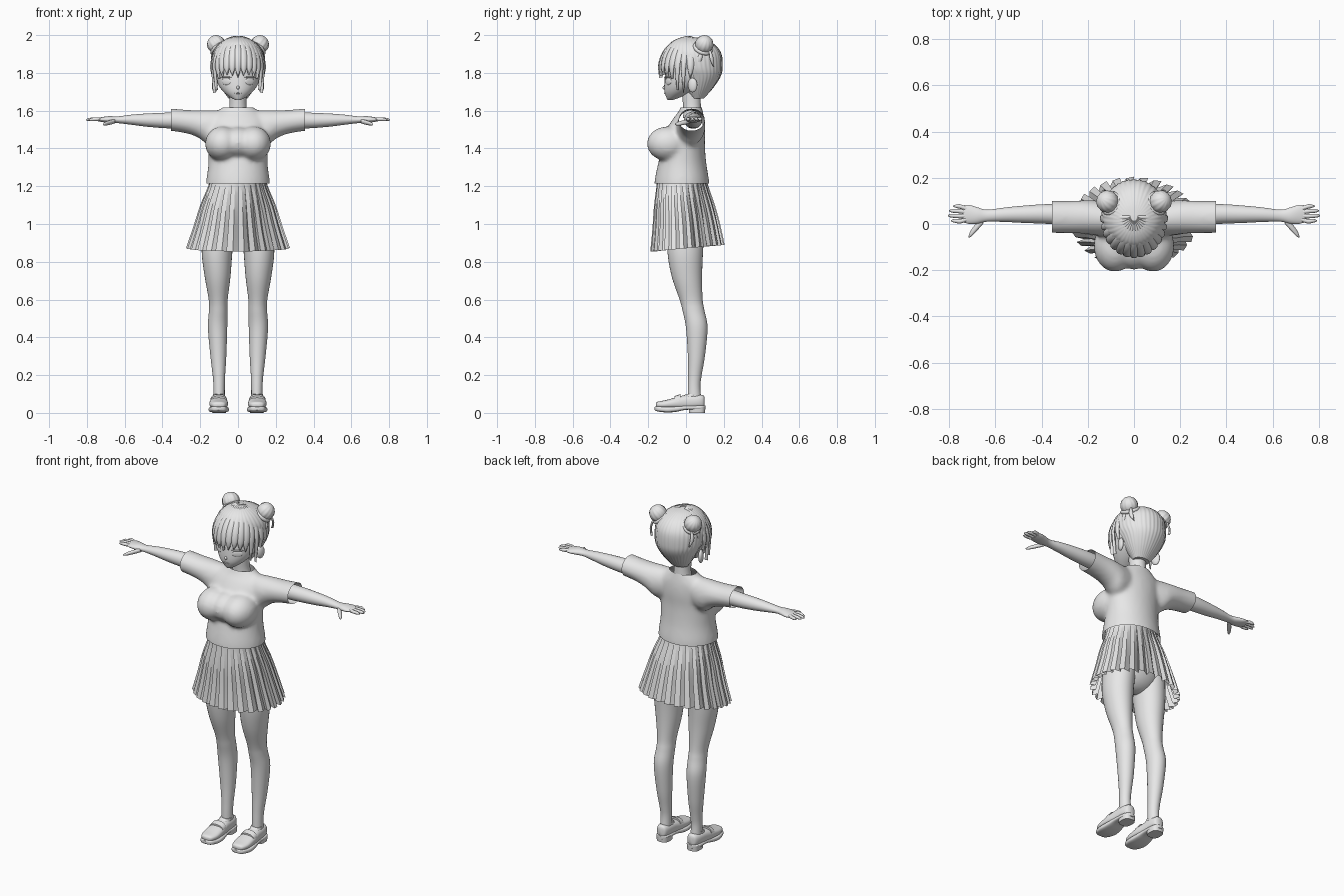
import bpy, bmesh, math
from math import sin, cos, pi, radians
from mathutils import Vector, Matrix

if "Cube" in bpy.data.objects:
    bpy.data.objects.remove(bpy.data.objects["Cube"], do_unlink=True)

grey = bpy.data.materials.new("plain_grey")
grey.use_nodes = True
grey.diffuse_color = (0.8, 0.8, 0.8, 1)
grey.node_tree.nodes["Principled BSDF"].inputs["Base Color"].default_value = (0.8, 0.8, 0.8, 1)


def finish(name, bm, mirror=False, angle=45):
    """Turn a bmesh into a smooth shaded object, mirrored across x if asked."""
    bmesh.ops.recalc_face_normals(bm, faces=bm.faces[:])
    mesh = bpy.data.meshes.new(name)
    bm.to_mesh(mesh)
    bm.free()
    mesh.materials.append(grey)
    obj = bpy.data.objects.new(name, mesh)
    bpy.context.collection.objects.link(obj)
    bpy.ops.object.select_all(action='DESELECT')
    obj.select_set(True)
    bpy.context.view_layer.objects.active = obj
    bpy.ops.object.shade_smooth_by_angle(angle=radians(angle))
    if mirror:
        obj.modifiers.new("Mirror", 'MIRROR').use_mirror_merge = False
    return obj


def bridge(bm, rings, caps=True):
    rows = [[bm.verts.new(p) for p in ring] for ring in rings]
    n = len(rows[0])
    for r0, r1 in zip(rows, rows[1:]):
        for i in range(n):
            j = (i + 1) % n
            bm.faces.new((r0[i], r0[j], r1[j], r1[i]))
    if caps:
        bm.faces.new(rows[0])
        bm.faces.new(rows[-1])


def spline(keys, steps=5):
    """Smoothly interpolate tuples of numbers."""
    out = []
    for i in range(len(keys) - 1):
        quad = (keys[max(i - 1, 0)], keys[i], keys[i + 1], keys[min(i + 2, len(keys) - 1)])
        for k in range(steps):
            t = k / steps
            out.append([b + .5 * t * (c - a + t * (2 * a - 5 * b + 4 * c - d + t * (3 * (b - c) + d - a)))
                        for a, b, c, d in zip(*quad)])
    return out + [list(keys[-1])]


def loft(name, axis, keys, mirror=False, n=32, square=1.0, ripple=0, waves=0):
    """Elliptic sections (position, centre a, centre b, radius a, radius b)."""
    rings = []
    for p, a, b, ra, rb in spline(keys):
        ring = []
        for i in range(n):
            t = 2 * pi * i / n
            f = 1 - ripple * abs(sin(waves * t / 2))
            c, s = cos(t), sin(t)
            u = a + max(ra, .001) * f * math.copysign(abs(c) ** square, c)
            v = b + max(rb, .001) * f * math.copysign(abs(s) ** square, s)
            ring.append({'x': (p, u, v), 'y': (u, p, v), 'z': (u, v, p)}[axis])
        rings.append(ring)
    bm = bmesh.new()
    bridge(bm, rings)
    return finish(name, bm, mirror)


def ellipsoid(name, centre, radii, mirror=False, turn=0):
    bm = bmesh.new()
    bmesh.ops.create_uvsphere(bm, u_segments=24, v_segments=14, radius=1)
    m = Matrix.Translation(centre) @ Matrix.Rotation(turn, 4, 'Z') @ Matrix.Diagonal((*radii, 1))
    bm.transform(m)
    return finish(name, bm, mirror)


def blade(name, points, centre, width, thick, mirror=False):
    """Flat hair strand along points, tapering to its tip."""
    pts = [Vector(p) for p in points]
    rings = []
    for i, p in enumerate(pts):
        tan = (pts[min(i + 1, len(pts) - 1)] - pts[max(i - 1, 0)]).normalized()
        side = tan.cross(p - Vector(centre)).normalized()
        out = side.cross(tan)
        f = i / (len(pts) - 1)
        w = width * min(1, .3 + 1.6 * f) * max(.05, 1 - f ** 5)
        rings.append([p + side * w * cos(k * pi / 4) + out * thick * sin(k * pi / 4) for k in range(8)])
    bm = bmesh.new()
    bridge(bm, rings)
    return finish(name, bm, mirror)


# Shirt: torso, bust and sleeves fused, then cut open at hem, cuffs and neck
shirt_parts = [
    loft("shirt", 'z', [(1.16, 0, -.022, .17, .146), (1.23, 0, -.022, .168, .144), (1.32, 0, -.02, .157, .128),
                        (1.42, 0, -.012, .158, .112), (1.5, 0, 0, .16, .102), (1.56, 0, .015, .15, .082),
                        (1.6, 0, .026, .105, .062), (1.64, 0, .03, .052, .05)]),
    loft("sleeve", 'x', [(.06, .02, 1.52, .06, .08), (.15, .025, 1.51, .075, .093), (.21, .03, 1.53, .073, .073),
                         (.28, .03, 1.543, .07, .062), (.39, .03, 1.556, .07, .059)], True),
    ellipsoid("bust_side", (.083, -.095, 1.425), (.092, .113, .092), True),
    ellipsoid("bust_middle", (0, -.085, 1.43), (.09, .113, .085))]
bm = bmesh.new()
deps = bpy.context.evaluated_depsgraph_get()
for part in shirt_parts:
    mesh = bpy.data.meshes.new_from_object(part.evaluated_get(deps))
    bm.from_mesh(mesh)
    bpy.data.meshes.remove(mesh)
    bpy.data.objects.remove(part)
fused = finish("shirt_form", bm)
mod = fused.modifiers.new("Fuse", 'REMESH')
mod.mode, mod.voxel_size = 'VOXEL', .011
mod = fused.modifiers.new("Soften", 'SMOOTH')
mod.factor, mod.iterations = .5, 10
deps = bpy.context.evaluated_depsgraph_get()
mesh = bpy.data.meshes.new_from_object(fused.evaluated_get(deps))
bm = bmesh.new()
bm.from_mesh(mesh)
bpy.data.objects.remove(fused)
for co, no in (((0, 0, 1.215), (0, 0, -1)), ((.355, 0, 0), (1, 0, 0)),
               ((-.355, 0, 0), (-1, 0, 0)), ((0, 0, 1.617), (0, 0, 1))):
    bmesh.ops.bisect_plane(bm, geom=bm.verts[:] + bm.edges[:] + bm.faces[:],
                           plane_co=co, plane_no=no, clear_outer=True)
finish("shirt", bm, angle=60)

# Pleated skirt: saw-toothed rings that flare downward
pleats = 28
rings = []
for k, (z, cy, rx, ry) in enumerate(spline([(1.25, -.022, .148, .13), (1.2, -.02, .158, .137), (1.1, -.01, .2, .16),
                                           (1.0, 0, .232, .177), (.872, .008, .275, .197)], 3)):
    f = min(1, k / 10)
    ring = []
    for i in range(pleats):
        for part, depth in ((0, 0), (.55, .006), (1.08, .034)):
            t = 2 * pi * (i + part) / pleats
            ring.append(((rx - depth * f) * cos(t), cy + (ry - depth * f) * sin(t), z + .017 * sin(t) * f))
    rings.append(ring)
bm = bmesh.new()
bridge(bm, rings, caps=False)
finish("pleated_skirt", bm, angle=25)

# Hips and legs
ellipsoid("hips", (0, .005, 1.02), (.165, .11, .15))
loft("leg", 'z', [(.07, .1, .045, .03, .036), (.14, .1, .043, .03, .033), (.2, .101, .047, .033, .036),
                  (.3, .104, .055, .042, .045), (.45, .108, .057, .051, .057), (.54, .105, .04, .049, .058),
                  (.6, .105, .027, .05, .061), (.72, .108, .005, .068, .08), (.85, .111, -.004, .081, .094),
                  (1.0, .1, 0, .085, .1)], True)

# Shoes
loft("shoe_upper", 'y', [(-.16, .102, .042, .012, .008), (-.15, .102, .043, .034, .016), (-.11, .102, .045, .048, .022),
                         (-.05, .102, .052, .048, .031), (0, .102, .057, .042, .038), (.06, .101, .06, .037, .036),
                         (.09, .1, .06, .028, .034), (.099, .1, .058, .012, .022)], True, square=.8)
loft("shoe_sole", 'y', [(-.166, .102, .024, .012, .008), (-.152, .102, .022, .038, .014), (-.1, .102, .018, .053, .016),
                        (-.05, .102, .021, .05, .015), (0, .102, .028, .042, .012), (.06, .101, .028, .04, .012),
                        (.09, .1, .028, .032, .012), (.103, .1, .028, .012, .01)], True, square=.6)
loft("shoe_heel", 'z', [(0, .1, .058, .036, .042), (.032, .1, .058, .039, .044)], True, square=.7)
loft("shoe_strap", 'y', [(-.06, .102, .055, .046, .034), (-.03, .102, .06, .045, .039)], True, square=.8)
loft("shoe_tongue", 'z', [(.06, .101, .012, .036, .045), (.085, .101, .022, .032, .04), (.1, .1, .035, .031, .036)], True)

# Arms and hands
loft("arm", 'x', [(.2, .035, 1.55, .045, .045), (.36, .043, 1.548, .043, .042), (.48, .042, 1.55, .037, .035),
                  (.56, .04, 1.552, .031, .027), (.635, .036, 1.552, .026, .018), (.68, .037, 1.553, .036, .018),
                  (.715, .042, 1.553, .041, .014), (.74, .044, 1.553, .036, .009)], True)
for name, y, tip in (("index", .012, .792), ("middle", .034, .805), ("ring", .055, .8), ("little", .075, .782)):
    loft(name + "_finger", 'x', [(.715, .6 * y + .017, 1.553, .01, .01), (.75, y, 1.555, .0095, .0095),
                                 (tip - .015, y + .002, 1.553, .008, .008), (tip, y + .002, 1.55, .002, .002)], True, 12)
loft("thumb", 'x', [(.65, .018, 1.545, .014, .012), (.68, -.012, 1.537, .018, .012),
                    (.705, -.041, 1.53, .014, .009), (.716, -.055, 1.527, .003, .003)], True, 12)

# Neck, head and face
loft("neck", 'z', [(1.56, 0, .035, .06, .05), (1.62, 0, .032, .046, .047), (1.72, 0, .025, .046, .05)])
loft("head", 'z', [(1.656, 0, -.085, .012, .012), (1.67, 0, -.068, .04, .036), (1.7, 0, -.04, .077, .074),
                   (1.74, 0, -.01, .106, .105), (1.8, 0, .02, .124, .13), (1.88, 0, .03, .12, .13),
                   (1.95, 0, .025, .07, .085), (1.97, 0, .02, .02, .02)])
ellipsoid("nose", (0, -.113, 1.722), (.008, .011, .01))
ellipsoid("mouth", (0, -.112, 1.692), (.018, .004, .003))
ellipsoid("eye", (.062, -.094, 1.755), (.028, .005, .019), True, radians(33))
ellipsoid("eyelash", (.064, -.098, 1.777), (.034, .006, .004), True, radians(33))
ellipsoid("ear", (.123, .035, 1.735), (.014, .026, .038), True, radians(-20))

# Hair cap with combed grooves
loft("hair_cap", 'z', [(1.665, 0, .06, .05, .035), (1.72, 0, .066, .09, .078), (1.78, 0, .067, .122, .116),
                       (1.83, 0, .052, .139, .142), (1.9, 0, .04, .137, .148), (1.95, 0, .03, .107, .122),
                       (1.98, 0, .022, .062, .07), (1.99, 0, .02, .015, .015)], n=144, ripple=.02, waves=36)


def strand(name, azimuth, tip, width, mirror):
    """Strand combed from the crown over the skull, then hanging straight down."""
    pts = []
    for k in range(15):
        e = radians(84 * (1 - k / 14))
        pts.append((.139 * cos(e) * sin(azimuth), .03 - .169 * cos(e) * cos(azimuth), 1.825 + .163 * sin(e)))
    x, y, z = pts[-1]
    pts += [(x * (1 - .02 * k), y * (1 - .01 * k), z + (tip - z) * k / 4) for k in range(1, 5)]
    blade(name, pts, (0, .03, 1.8), width, .009, mirror)


# Fringe and side locks
strand("fringe_middle", 0, 1.775, .021, False)
for i, (deg, tip, width) in enumerate(((13, 1.785, .022), (26, 1.79, .022), (39, 1.78, .022), (51, 1.77, .023),
                                       (63, 1.71, .021), (75, 1.695, .018), (88, 1.77, .022))):
    strand(f"fringe_strand_{i + 1}", radians(deg), tip, width, True)

# Twin buns with tied bands and loose ends
axis = Vector((.55, .3, .75)).normalized()
turn = axis.to_track_quat('Z', 'Y').to_matrix().to_4x4()
centre = Vector((.115, .097, 1.951))
bm = bmesh.new()
bmesh.ops.create_uvsphere(bm, u_segments=48, v_segments=16, radius=.049)
for v in bm.verts:
    v.co.xy *= 1 - .05 * abs(sin(6 * math.atan2(v.co.y, v.co.x)))
bm.transform(Matrix.Translation(centre) @ turn)
finish("hair_bun", bm, True)
bm = bmesh.new()
rings = [[((.043 + .011 * cos(b)) * cos(a), (.043 + .011 * cos(b)) * sin(a), .011 * sin(b))
          for b in [k * pi / 5 for k in range(10)]] for a in [k * pi / 14 for k in range(29)]]
bridge(bm, rings, caps=False)
bmesh.ops.remove_doubles(bm, verts=bm.verts[:], dist=.0001)
bm.transform(Matrix.Translation(centre - axis * .026) @ turn)
finish("bun_band", bm, True)
for i, y in enumerate((.085, .125)):
    pts = [(.122 + .014 * sin(k * pi / 7), y + .003 * k * (2 * i - 1), 1.925 - .013 * k) for k in range(8)]
    blade(f"loose_end_{i + 1}", pts, (0, .05, 1.85), .012, .006, True)
